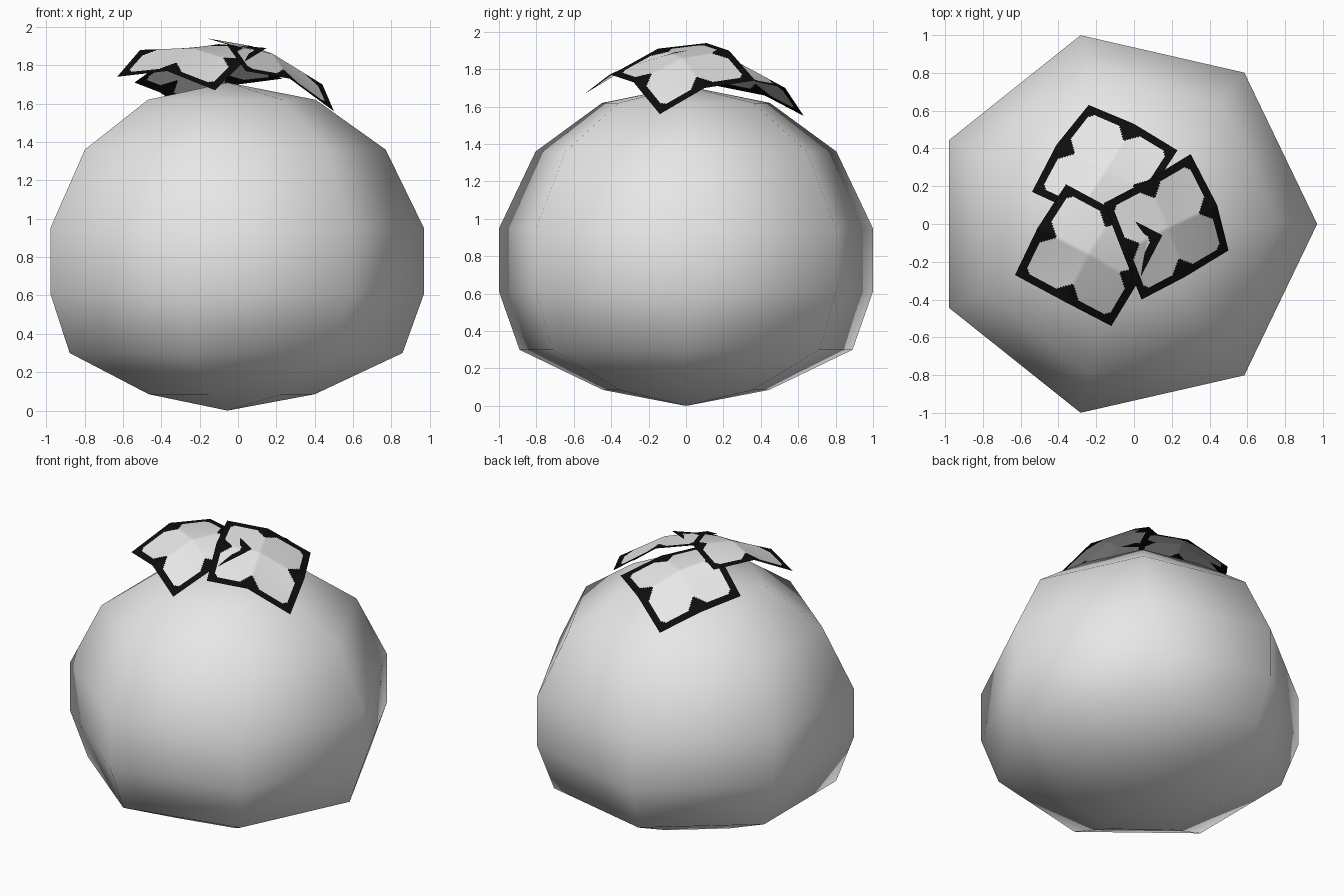
import bpy, bmesh, math
from mathutils import Vector

cube = bpy.data.objects.get("Cube")
if cube:
    bpy.data.objects.remove(cube)


def material(name, value):
    m = bpy.data.materials.new(name)
    m.use_nodes = True
    colour = (value, value, value, 1)
    m.diffuse_color = colour
    m.node_tree.nodes["Principled BSDF"].inputs["Base Color"].default_value = colour
    return m


pale = material("pale grey", 0.8)
black = material("ink black", 0.004)


def finish(bm, name, mats):
    mesh = bpy.data.meshes.new(name)
    for f in bm.faces:
        f.smooth = True
    bm.to_mesh(mesh)
    bm.free()
    for m in mats:
        mesh.materials.append(m)
    obj = bpy.data.objects.new(name, mesh)
    bpy.context.collection.objects.link(obj)
    return obj


# Round body: a seven-sided lathe of a short profile
CENTRE_X, SIDES = -0.055, 7
profile = [(0, 0), (0.455, 0.085), (0.913, 0.30), (1.025, 0.61),
           (1.025, 0.95), (0.825, 1.36), (0.46, 1.62), (0, 1.71)]
bm = bmesh.new()
verts = [bm.verts.new((r, 0, z)) for r, z in profile]
edges = [bm.edges.new(pair) for pair in zip(verts, verts[1:])]
bmesh.ops.spin(bm, geom=verts + edges, cent=(0, 0, 0), axis=(0, 0, 1),
               angle=math.tau, steps=SIDES, use_duplicate=False)
bmesh.ops.remove_doubles(bm, verts=bm.verts, dist=0.001)
bmesh.ops.recalc_face_normals(bm, faces=bm.faces)
bmesh.ops.translate(bm, verts=bm.verts, vec=(CENTRE_X, 0, 0))
finish(bm, "round_body", [pale])


# Leaves: bent square sheets, each given by a three by three control net
def bend(net, u, v):
    i, j = min(int(u + 1), 1), min(int(v + 1), 1)
    s, t = u + 1 - i, v + 1 - j
    low = net[j][i].lerp(net[j][i + 1], s)
    high = net[j + 1][i].lerp(net[j + 1][i + 1], s)
    return low.lerp(high, t)


def is_border(u, v):
    a, b = abs(u), abs(v)
    spike = 0.27 * max(0, 1 - min(a, b) / 0.35) ** 2
    return 1 - max(a, b) < 0.13 + spike or a + b > 1.62


def leaf(name, rows):
    net = [[Vector(p) for p in row] for row in rows]
    bm = bmesh.new()
    bmesh.ops.create_grid(bm, x_segments=56, y_segments=56, size=1)
    for f in bm.faces:
        c = f.calc_center_median()
        f.material_index = int(is_border(c.x, c.y))
    for v in bm.verts:
        v.co = bend(net, max(-1, min(1, v.co.x)), max(-1, min(1, v.co.y)))
    bm.normal_update()
    if sum(f.normal.z for f in bm.faces) < 0:
        bmesh.ops.reverse_faces(bm, faces=bm.faces)
    finish(bm, name, [pale, black])


leaf("back_leaf", [
    [(-0.07, -0.07, 1.84), (-0.30, 0.06, 1.88), (-0.54, 0.17, 1.71)],
    [(0.08, 0.16, 1.82), (-0.15, 0.29, 1.83), (-0.41, 0.42, 1.66)],
    [(0.23, 0.39, 1.73), (0.0, 0.53, 1.70), (-0.24, 0.63, 1.55)]])
leaf("left_leaf", [
    [(-0.16, 0.11, 1.94), (-0.06, -0.15, 1.91), (0.04, -0.40, 1.77)],
    [(0.07, 0.23, 1.90), (0.18, -0.02, 1.86), (0.27, -0.28, 1.73)],
    [(0.30, 0.37, 1.74), (0.44, 0.10, 1.70), (0.50, -0.14, 1.56)]])
leaf("right_leaf", [
    [(0.15, -0.06, 1.89), (-0.10, 0.07, 1.91), (-0.36, 0.21, 1.86)],
    [(0.02, -0.31, 1.81), (-0.24, -0.16, 1.89), (-0.51, -0.02, 1.88)],
    [(-0.12, -0.54, 1.67), (-0.37, -0.41, 1.77), (-0.63, -0.27, 1.74)]])
